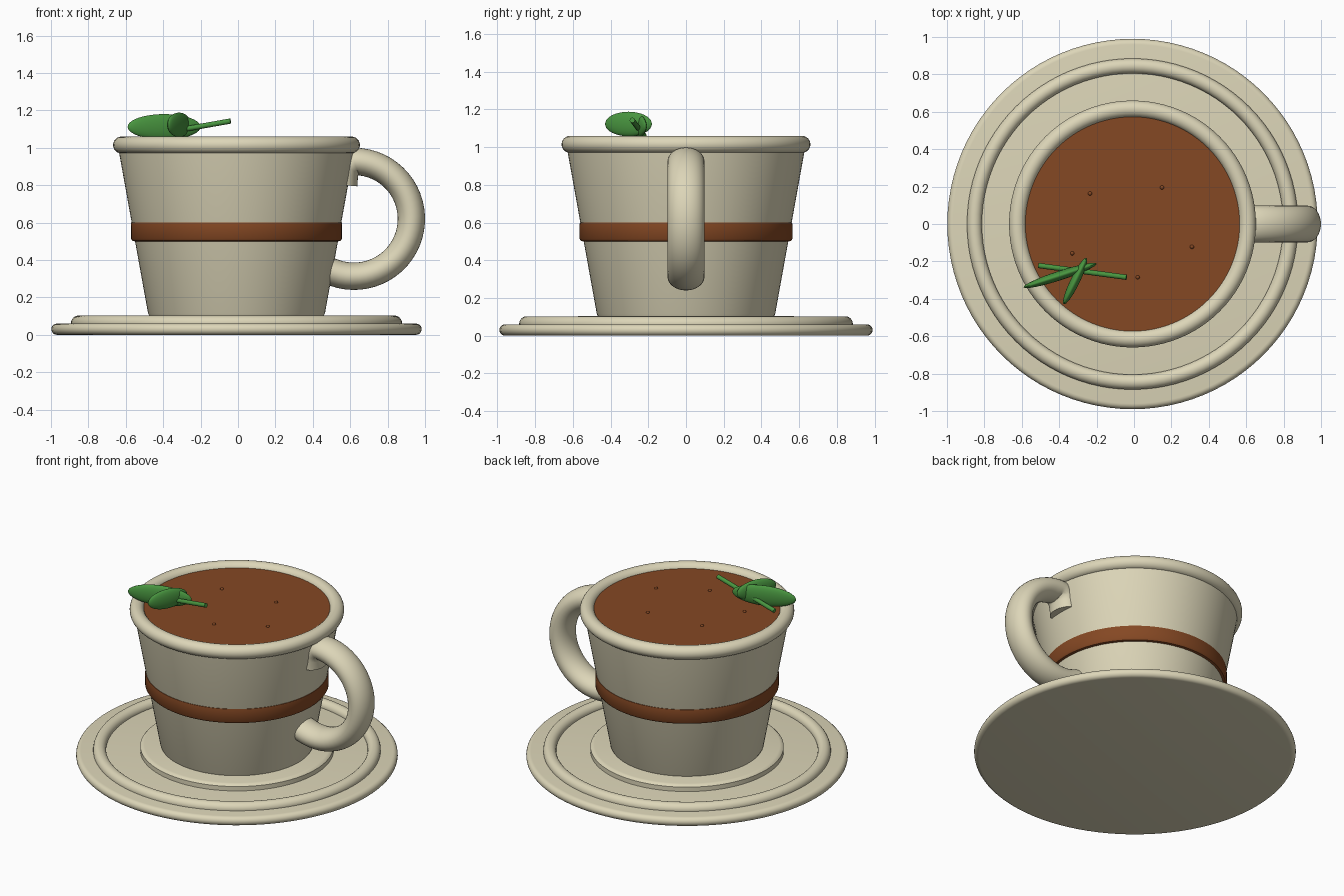
import bpy, bmesh, math
from mathutils import Vector, Matrix

cube = bpy.data.objects.get("Cube")
if cube:
    bpy.data.objects.remove(cube, do_unlink=True)

CX = -0.008  # axis of cup and saucer


def material(name, rgb):
    m = bpy.data.materials.new(name)
    m.use_nodes = True
    m.diffuse_color = (*rgb, 1)
    m.node_tree.nodes["Principled BSDF"].inputs["Base Color"].default_value = (*rgb, 1)
    return m


cream = material("cream_ceramic", (0.72, 0.67, 0.48))
brown = material("coffee_brown", (0.235, 0.065, 0.017))
green = material("leaf_green", (0.065, 0.30, 0.05))


def finish(name, bm, mat, angle=40):
    bmesh.ops.recalc_face_normals(bm, faces=bm.faces)
    mesh = bpy.data.meshes.new(name)
    bm.to_mesh(mesh)
    bm.free()
    mesh.materials.append(mat)
    ob = bpy.data.objects.new(name, mesh)
    bpy.context.collection.objects.link(ob)
    bpy.ops.object.select_all(action="DESELECT")
    ob.select_set(True)
    bpy.context.view_layer.objects.active = ob
    bpy.ops.object.shade_smooth_by_angle(angle=math.radians(angle))
    return ob


def loft(bm, rings, closed=False):
    """Join rings of points with quads; cap the ends unless closed."""
    loops = [[bm.verts.new(p) for p in ring] for ring in rings]
    n = len(loops[0])
    pairs = list(zip(loops, loops[1:]))
    if closed:
        pairs.append((loops[-1], loops[0]))
    for a, b in pairs:
        for i in range(n):
            j = (i + 1) % n
            bm.faces.new((a[i], a[j], b[j], b[i]))
    if not closed:
        bm.faces.new(loops[0])
        bm.faces.new(loops[-1])


def lathe(name, profile, mat, closed=False, steps=96):
    bm = bmesh.new()
    turns = [2 * math.pi * i / steps for i in range(steps)]
    loft(bm, [[(CX + r * math.cos(t), r * math.sin(t), z) for t in turns]
              for r, z in profile], closed)
    return finish(name, bm, mat)


def ring(name, major, minor, z, mat):
    turns = [2 * math.pi * i / 24 for i in range(24)]
    return lathe(name, [(major + minor * math.cos(t), z + minor * math.sin(t))
                        for t in turns], mat, closed=True)


def rounded_edge(radius, low, high):
    """Disc profile with a half-round rim."""
    h = (high - low) / 2
    angles = [math.pi * (i / 10 - 0.5) for i in range(11)]
    return [(radius - h + h * math.cos(a), low + h + h * math.sin(a)) for a in angles]


# Saucer
lathe("saucer_plate", rounded_edge(0.99, 0, 0.06), cream)
ring("saucer_ring", 0.845, 0.04, 0.063, cream)
lathe("saucer_well", [(0.595, 0.05), (0.595, 0.09), (0.585, 0.1), (0.57, 0.104)], cream)

# Cup
lathe("cup_body", [(0.46, 0.09), (0.473, 0.115), (0.628, 0.975), (0.6, 1.0)], cream)
ring("cup_rim", 0.615, 0.045, 1.015, cream)
lathe("cup_band", [(0.545, 0.5), (0.557, 0.503), (0.565, 0.515),
                   (0.565, 0.585), (0.563, 0.6), (0.55, 0.603)], brown)

# Drink with small bubbles
lathe("coffee", [(0.577, 0.97), (0.577, 1.03)], brown)
bubbles = bmesh.new()
for x, y in [(-0.235, 0.163), (0.15, 0.195), (0.31, -0.122), (-0.33, -0.157), (0.02, -0.285)]:
    bmesh.ops.create_uvsphere(bubbles, u_segments=12, v_segments=8, radius=0.011,
                              matrix=Matrix.Translation((x, y, 1.03)))
finish("coffee_bubbles", bubbles, brown)

# Handle: oval section swept along an arc with a hooked upper end
path = [Vector((0.565, 0, 0.8)), Vector((0.57, 0, 0.86)), Vector((0.585, 0, 0.9))]
for i in range(33):
    a = math.radians(90 - 200 * i / 32)
    path.append(Vector((0.62 + 0.307 * math.cos(a), 0, 0.62 + 0.307 * math.sin(a))))
path.append(Vector((0.46, 0, 0.35)))
sections = []
for i, p in enumerate(path):
    along = (path[min(i + 1, len(path) - 1)] - path[max(i - 1, 0)]).normalized()
    side = Vector((-along.z, 0, along.x))
    turns = [2 * math.pi * k / 32 for k in range(32)]
    sections.append([p + side * 0.073 * math.cos(t) + Vector((0, 0.098 * math.sin(t), 0))
                     for t in turns])
bm = bmesh.new()
loft(bm, sections)
finish("cup_handle", bm, cream)


# Garnish
def leaf(name, centre, size, turn, tilt):
    bm = bmesh.new()
    place = (Matrix.Translation(centre) @ Matrix.Rotation(math.radians(turn), 4, "Z")
             @ Matrix.Rotation(math.radians(tilt), 4, "Y") @ Matrix.Diagonal((*size, 1)))
    bmesh.ops.create_uvsphere(bm, u_segments=32, v_segments=20, radius=1, matrix=place)
    finish(name, bm, green)


leaf("long_leaf", (-0.395, -0.275, 1.112), (0.205, 0.025, 0.068), 18, 0)
leaf("short_leaf", (-0.315, -0.305, 1.123), (0.138, 0.025, 0.065), 64, 0)

start, end = Vector((-0.51, -0.222, 1.06)), Vector((-0.04, -0.285, 1.143))
bm = bmesh.new()
bmesh.ops.create_cone(bm, cap_ends=True, segments=16, radius1=0.014, radius2=0.014,
                      depth=(end - start).length,
                      matrix=Matrix.Translation((start + end) / 2)
                      @ (end - start).to_track_quat("Z", "Y").to_matrix().to_4x4())
finish("leaf_stem", bm, green)
